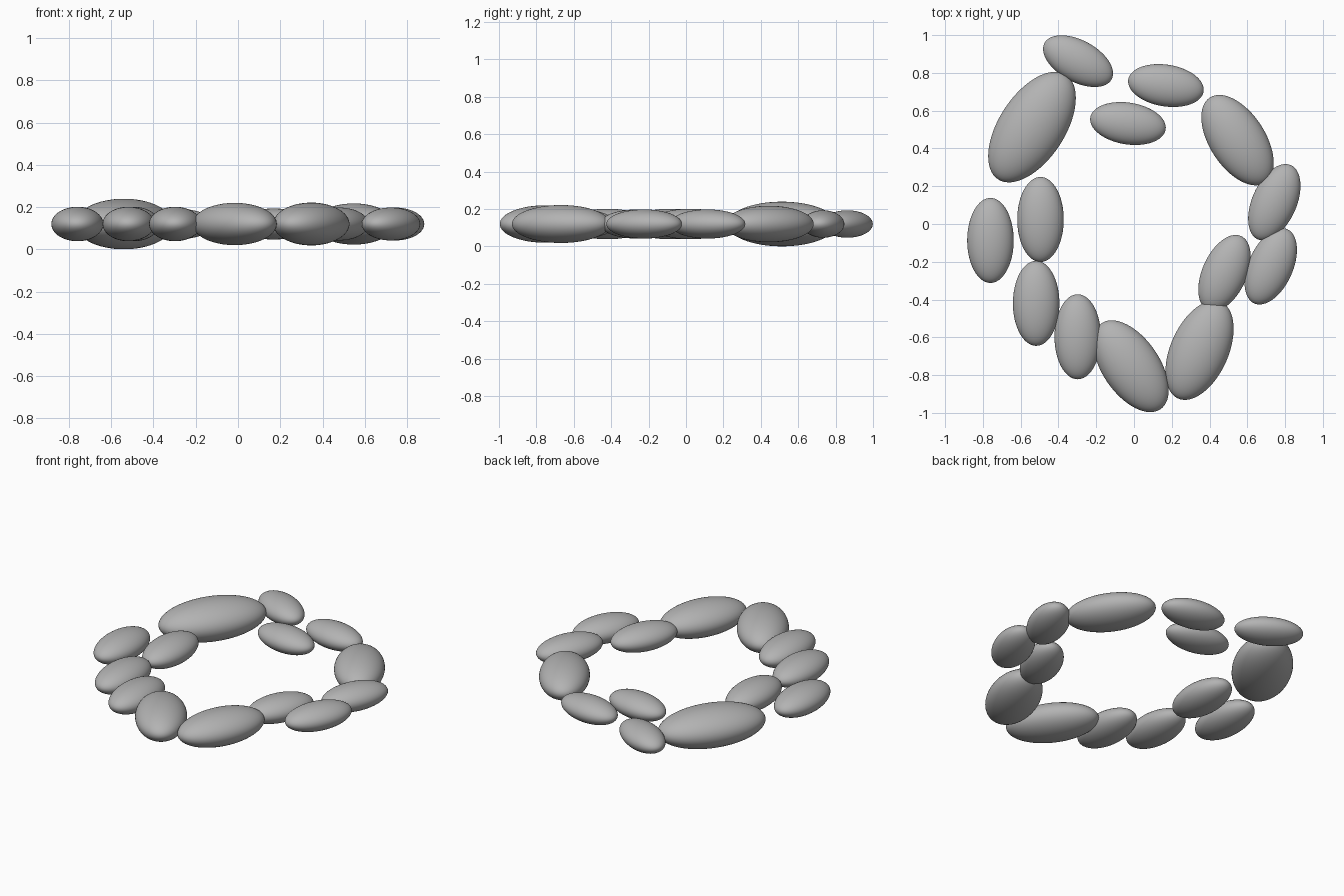
import bpy
import math

if "Cube" in bpy.data.objects:
    bpy.data.objects.remove(bpy.data.objects["Cube"])

# One plain grey for every pebble
grey = bpy.data.materials.new("stone grey")
grey.diffuse_color = (0.45, 0.45, 0.45, 1)
grey.use_nodes = True
grey.node_tree.nodes["Principled BSDF"].inputs["Base Color"].default_value = grey.diffuse_color


def pebble(name, x, y, length, angle, ratio=0.547):
    """Smooth ellipsoid lying flat; length is the half length, angle is from +x."""
    bpy.ops.mesh.primitive_uv_sphere_add(segments=64, ring_count=32, radius=1)
    ob = bpy.context.object
    ob.name = name
    ob.location = (x, y, 0.12)
    ob.scale = (length, length * ratio, length * 0.362)
    ob.rotation_euler = (0, 0, math.radians(angle))
    ob.data.materials.append(grey)
    bpy.ops.object.shade_smooth()


# Large pebbles of the ring
pebble("large_pebble_back_left", -0.54, 0.513, 0.330, 57, 0.53)
pebble("large_pebble_back_right", 0.548, 0.444, 0.269, 123)
pebble("large_pebble_front_right", 0.347, -0.668, 0.280, 66)
pebble("large_pebble_front", -0.016, -0.753, 0.276, 124.5)

# Small pebbles at the back
pebble("small_pebble_back_outer", -0.296, 0.862, 0.202, -28.5)
pebble("small_pebble_back_middle", 0.169, 0.733, 0.202, -9)
pebble("small_pebble_back_inner", -0.032, 0.532, 0.202, -9)

# Small pebbles on the right, leaning alike
for i, (x, y) in enumerate([(0.743, 0.115), (0.724, -0.224), (0.479, -0.26)]):
    pebble(f"small_pebble_right_{i + 1}", x, y, 0.215, 66)

# Small pebbles on the left, pointing front to back
for i, (x, y) in enumerate([(-0.76, -0.087), (-0.495, 0.024),
                            (-0.518, -0.42), (-0.298, -0.597)]):
    pebble(f"small_pebble_left_{i + 1}", x, y, 0.225, 90)
